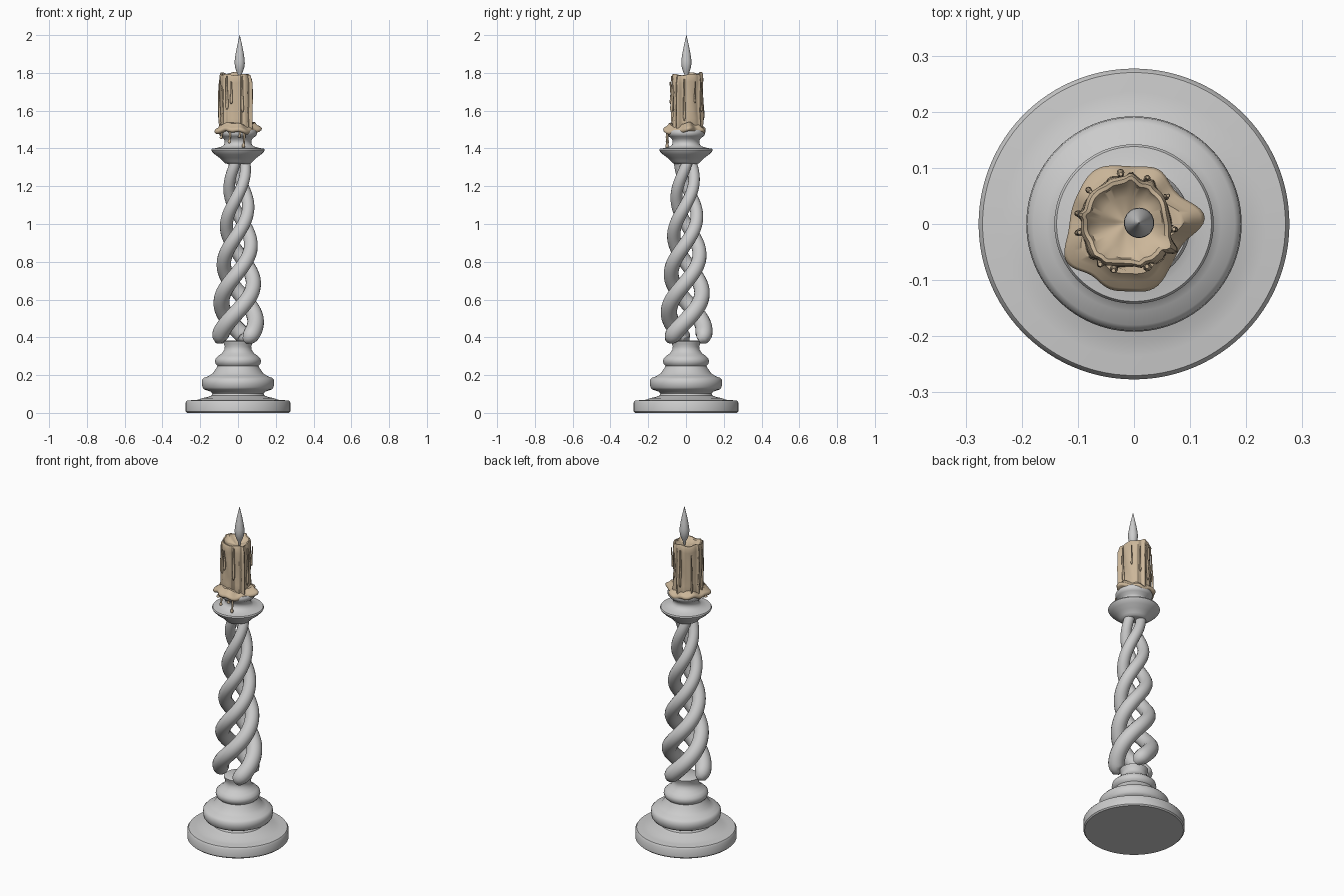
import bpy, bmesh, math, random
from math import sin, cos, pi, exp, radians

random.seed(4)
cube = bpy.data.objects.get("Cube")
if cube:
    bpy.data.objects.remove(cube, do_unlink=True)


def material(name, rgb):
    m = bpy.data.materials.new(name)
    m.use_nodes = True
    m.diffuse_color = (*rgb, 1)
    m.node_tree.nodes["Principled BSDF"].inputs["Base Color"].default_value = (*rgb, 1)
    return m


GREY = material("pale grey", (0.6, 0.6, 0.6))
WAX = material("tan wax", (0.6, 0.47, 0.32))


def add_mesh(name, mesh, mat, angle=40):
    ob = bpy.data.objects.new(name, mesh)
    bpy.context.collection.objects.link(ob)
    mesh.materials.clear()
    mesh.materials.append(mat)
    bpy.ops.object.select_all(action='DESELECT')
    ob.select_set(True)
    bpy.context.view_layer.objects.active = ob
    bpy.ops.object.shade_smooth_by_angle(angle=radians(angle))
    return ob


def lathe(name, profile, mat, steps=64, shape=None, centre=(0, 0), angle=40):
    """Revolve (radius, z) points; shape(r, z, a, i) may bend each ring."""
    bm = bmesh.new()
    rings = []
    for i, (r, z) in enumerate(profile):
        ring = []
        for k in range(steps):
            a = 2 * pi * k / steps
            rr, zz = shape(r, z, a, i) if shape else (r, z)
            ring.append(bm.verts.new((centre[0] + rr * cos(a), centre[1] + rr * sin(a), zz)))
        rings.append(ring)
    for lo, hi in zip(rings, rings[1:]):
        for k in range(steps):
            n = (k + 1) % steps
            bm.faces.new((lo[k], lo[n], hi[n], hi[k]))
    bm.faces.new(rings[0][::-1])
    bm.faces.new(rings[-1])
    bmesh.ops.recalc_face_normals(bm, faces=bm.faces)
    mesh = bpy.data.meshes.new(name)
    bm.to_mesh(mesh)
    bm.free()
    return add_mesh(name, mesh, mat, angle)


def tube(name, points, mat, sides=4):
    """Sweep a round section along (x, y, z, radius) points."""
    cu = bpy.data.curves.new(name + "_path", 'CURVE')
    cu.dimensions = '3D'
    cu.bevel_depth = 1
    cu.bevel_resolution = sides
    cu.use_fill_caps = True
    sp = cu.splines.new('POLY')
    sp.points.add(len(points) - 1)
    for p, (x, y, z, r) in zip(sp.points, points):
        p.co = (x, y, z, 1)
        p.radius = r
    tmp = bpy.data.objects.new(name + "_path", cu)
    bpy.context.collection.objects.link(tmp)
    dg = bpy.context.evaluated_depsgraph_get()
    mesh = bpy.data.meshes.new_from_object(tmp.evaluated_get(dg))
    mesh.name = name
    bpy.data.objects.remove(tmp, do_unlink=True)
    return add_mesh(name, mesh, mat, 60)


# Turned foot: wide disc, two rounded mouldings and a flared neck
lathe("turned_base", [
    (.27, 0), (.277, .007), (.277, .055), (.27, .065), (.235, .068), (.21, .07),
    (.19, .078), (.16, .084), (.14, .092), (.135, .102), (.145, .113), (.18, .124),
    (.188, .135), (.192, .155), (.19, .175), (.18, .186), (.155, .195), (.133, .21),
    (.121, .228), (.112, .24), (.108, .248), (.118, .258), (.122, .273), (.119, .288),
    (.105, .302), (.085, .315), (.073, .333), (.07, .35), (.075, .365), (.078, .377),
    (.07, .382)], GREY, 96)

# Three open twisted strands, tapering upward
Z0, Z1, PITCH = .385, 1.345, .615
for n in range(3):
    pts = []
    for i in range(97):
        t = i / 96
        z = Z0 + (Z1 - Z0) * t
        a = radians(200 - 120 * n) + 2 * pi * (z - .42) / PITCH
        end = min(1, t / .04)
        swell = math.sqrt(max(0, 1 - (1 - end) ** 2))
        reach = (.098 - .062 * t ** 1.15) * (.78 + .22 * swell)
        pts.append((reach * cos(a), reach * sin(a), z,
                    (.046 - .018 * t) * (.45 + .55 * swell)))
    tube("twisted_strand_%d" % (n + 1), pts, GREY, 6)

# Drip tray and candle socket
lathe("drip_tray", [
    (.055, 1.318), (.07, 1.322), (.078, 1.332), (.098, 1.35), (.122, 1.368),
    (.138, 1.384), (.142, 1.392), (.138, 1.399), (.115, 1.402), (.085, 1.41),
    (.072, 1.423), (.07, 1.437), (.076, 1.452), (.092, 1.464), (.1, 1.474),
    (.101, 1.488), (.096, 1.497), (.06, 1.5)], GREY, 80)


# Candle wax with fluted sides, ragged rim and melted hollow
def bump(a, mid, width):
    d = (a - radians(mid) + pi) % (2 * pi) - pi
    return exp(-(d / radians(width)) ** 2)


RUNS = [(random.uniform(0, 360), random.uniform(4, 8), random.uniform(.004, .012))
        for _ in range(16)]


def wax_shape(r, z, a, i):
    runs = sum(h * bump(a, m, w) for m, w, h in RUNS)
    rim = .012 * bump(a, 95, 50) + .008 * bump(a, 160, 25) + .004 * sin(5 * a)
    if r > .07:
        r += runs * (1 if z < 1.77 else .6) + .002 * sin(7 * a + z * 30) - .004
    if z > 1.74:
        z += rim * min(1, r / .08)
    return r, z


lathe("candle", [
    (.078, 1.485), (.084, 1.52), (.083, 1.56), (.081, 1.6), (.082, 1.65), (.081, 1.7),
    (.083, 1.75), (.084, 1.778), (.079, 1.79), (.072, 1.79), (.064, 1.781),
    (.045, 1.771), (.02, 1.767), (.004, 1.766)],
    WAX, 96, wax_shape, (-.014, .003), 35)


# Pooled wax skirt with lobes spilling over the socket
def skirt_shape(r, z, a, i):
    spread = (.036 * bump(a, 5, 16) + .025 * bump(a, 212, 18) + .016 * bump(a, 255, 18)
              + .022 * bump(a, 290, 22) + .01 * bump(a, 120, 20) + .01 * bump(a, 60, 15))
    return r + spread * (r / .1), z + .006 * sin(3 * a + 1) + .004 * sin(8 * a)


lathe("wax_skirt", [
    (.07, 1.482), (.095, 1.484), (.101, 1.49), (.102, 1.499), (.097, 1.507),
    (.086, 1.514), (.075, 1.53)], WAX, 96, skirt_shape, (-.012, 0), 50)

# Raised wax trails down the candle
for n in range(11):
    a = radians(n * 33 + random.uniform(-9, 9))
    top, low = random.uniform(1.74, 1.785), random.uniform(1.51, 1.64)
    w = random.uniform(.005, .008)
    pts = []
    for i in range(13):
        t = i / 12
        r = .086 + .003 * sin(5 * t + n)
        pts.append((-.014 + r * cos(a), .003 + r * sin(a), top + (low - top) * t,
                    w * (.5 + .6 * t) * (1 if i < 12 else .4)))
    tube("wax_trail_%d" % (n + 1), pts, WAX, 2)

# Hanging drips with a bead at the end
for n, (x, y, low) in enumerate([(-.045, -.098, 1.425), (.03, -.1, 1.4),
                                 (.008, -.1, 1.455), (-.088, -.062, 1.45)]):
    pts = []
    for i in range(15):
        t = i / 14
        bead = .005 * exp(-((t - .87) / .1) ** 2)
        pts.append((x + .003 * sin(4 * t), y, 1.497 + (low - 1.497) * t,
                    (.007 - .003 * t + bead) * (1 if i < 14 else .3)))
    tube("wax_drip_%d" % (n + 1), pts, WAX, 3)

# Flame
lathe("flame", [
    (.004, 1.764), (.009, 1.79), (.017, 1.806), (.024, 1.828), (.027, 1.85),
    (.026, 1.872), (.021, 1.905), (.014, 1.94), (.007, 1.972), (.0008, 2.0)],
    GREY, 32, None, (.009, .002), 60)
